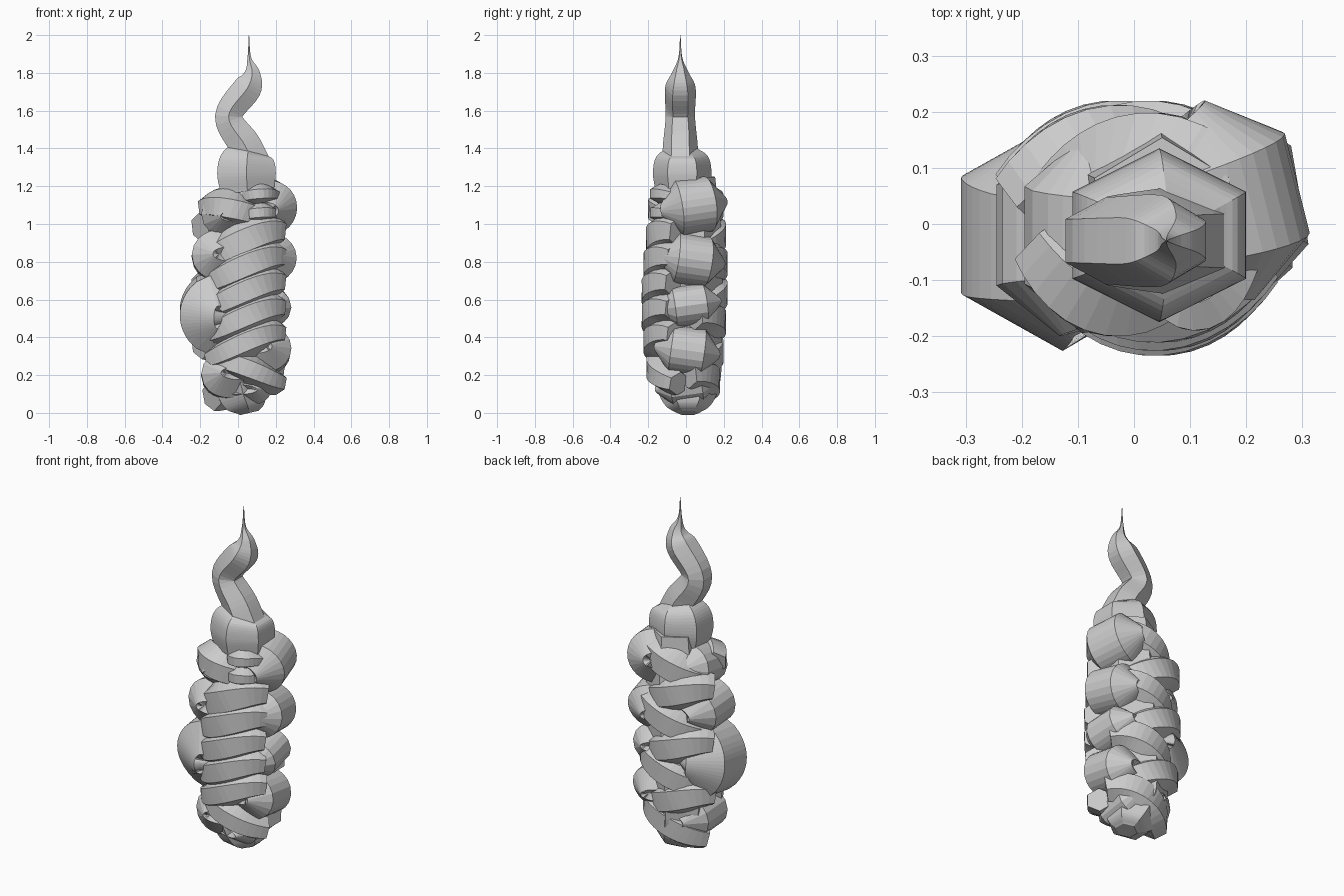
import bpy, bmesh, math
from mathutils import Vector, Matrix

if "Cube" in bpy.data.objects:
    bpy.data.objects.remove(bpy.data.objects["Cube"])

SIDES = 6


def spline(pts, steps=6):
    """Catmull-Rom through vectors."""
    pts = [pts[0] * 2 - pts[1]] + pts + [pts[-1] * 2 - pts[-2]]
    out = []
    for a, b, c, d in zip(pts, pts[1:], pts[2:], pts[3:]):
        for s in range(steps):
            t = s / steps
            out.append(b + ((c - a) * t + (2 * a - 5 * b + 4 * c - d) * t ** 2
                            + (3 * b - a - 3 * c + d) * t ** 3) / 2)
    return out + [pts[-2]]


def sweep(name, path, sizes, ref):
    """Hexagonal tube: sizes holds (half depth, half width along ref)."""
    bm = bmesh.new()
    rings = []
    for i, p in enumerate(path):
        t = (path[min(i + 1, len(path) - 1)] - path[max(i - 1, 0)]).normalized()
        u = (ref - t * ref.dot(t)).normalized()
        n = t.cross(u) / math.cos(math.pi / SIDES)
        r, w = sizes[i]
        angles = [k * math.tau / SIDES for k in range(SIDES)]
        rings.append([bm.verts.new(p + u * w * math.cos(a) + n * r * math.sin(a)) for a in angles])
    for a, b in zip(rings, rings[1:]):
        for k in range(SIDES):
            bm.faces.new((a[k], a[k - 1], b[k - 1], b[k]))
    bm.faces.new(rings[0])
    bm.faces.new(rings[-1])
    bmesh.ops.recalc_face_normals(bm, faces=bm.faces[:])
    me = bpy.data.meshes.new(name)
    bm.to_mesh(me)
    bm.free()
    bpy.context.collection.objects.link(bpy.data.objects.new(name, me))


def stalk(name, keys, y, widen):
    """Upright strand from (x, z, radius) keys."""
    pts = spline([Vector(k) for k in keys])
    sweep(name, [Vector((p.x, y, p.y)) for p in pts], [(p.z, p.z * widen) for p in pts],
          Vector((0, 1, 0)))


def lobe(name, azimuth, reach, z0, z1, roll, depth=0.18, shift=0.0):
    """Strand that bends out of the braid in one direction and tucks back in."""
    az = math.radians(azimuth)
    out = Vector((math.cos(az), math.sin(az), 0))
    rot = Matrix.Rotation(math.radians(roll), 3, out)
    up = rot @ Vector((0, 0, 1))
    side = rot @ Vector((-out.y, out.x, 0))
    h = (z1 - z0) / 2
    r = min(0.75 * h, depth * 0.9)
    width = 0.135 + 0.3 * h
    centre = out * (reach - depth) + Vector((-out.y, out.x, 0)) * shift
    centre.z = (z0 + z1) / 2
    path, sizes = [], []
    n = 18
    for i in range(n + 1):
        a = math.radians(95 - 190 * i / n)
        path.append(centre + out * (depth - r) * math.cos(a) + up * (h - r) * math.sin(a))
        k = 0.85 + 0.15 * math.cos(a)
        sizes.append((r * k, width * k))
    # tucked-in ends
    ends = [p - out * 0.09 for p in (path[0], path[-1])]
    tuck = [(r * 0.6, width * 0.6)]
    sweep(name, ends[:1] + path + ends[1:], tuck + sizes + tuck, side)


def crossing(name, face, reach, x, z, span, rise, height):
    """Strand lying across the front (face -1) or back (face 1) as a soft S."""
    path, sizes = [], []
    n = 14
    for i in range(n + 1):
        t = 2 * i / n - 1
        k = 1 - 0.3 * t * t
        depth = min(0.09, height)
        path.append(Vector((x + span * t, face * (reach - depth * k - 0.11 * t * t),
                            z + rise * math.sin(t * math.pi / 2) - 0.025 * t * t)))
        sizes.append((depth * k, height * k))
    sweep(name, path, sizes, Vector((0, 0, 1)))


# Upright strands: curled tip, top knot, core and rounded end
stalk("curled_tip", [(0.09, 1.30, 0.09), (0.035, 1.42, 0.085), (-0.05, 1.57, 0.072),
                     (0.05, 1.72, 0.075), (0.075, 1.8, 0.042), (0.06, 1.88, 0.01),
                     (0.058, 2.0, 0.001)], -0.03, 1.08)
stalk("top_knot", [(0.06, 1.41, 0.06), (0.05, 1.36, 0.135), (0.045, 1.27, 0.155),
                   (0.05, 1.17, 0.14)], -0.02, 1)
stalk("braid_core", [(0.05, 1.25, 0.12), (0.04, 0.9, 0.15), (0, 0.3, 0.15),
                     (0.02, 0.13, 0.135), (0.05, 0.04, 0.1), (0.06, 0, 0.05)], 0.01, 1.2)

# Side lobes: reach, bottom, top; rolled alternately
right = [(0.30, 0.93, 1.26), (0.30, 0.66, 0.96), (0.275, 0.45, 0.69),
         (0.28, 0.19, 0.47), (0.18, 0.04, 0.25)]
left = [(0.195, 0.93, 1.20), (0.245, 0.68, 0.98), (0.308, 0.29, 0.77), (0.195, 0.06, 0.34)]
for i, row in enumerate(right):
    lobe(f"right_lobe_{i + 1}", max(14 - 4 * i, 0), *row, roll=8 * (-1) ** i)
for i, row in enumerate(left):
    lobe(f"left_lobe_{i + 1}", 180, *row, roll=(-8, 4)[i % 2], depth=0.2, shift=0.02)

# Front strands: low left to high right, the lowest ones lean the other way
for i in range(6):
    z = 0.24 + 0.135 * i
    reach = 0.21 + 0.025 * math.sin(math.pi * i / 5)
    crossing(f"front_strand_{i + 1}", -1, reach, 0.04, z, 0.17,
             -0.06 if i < 1 else 0.07, 0.09 + 0.006 * i)

# Under the knot: one bulge on the left, two small bands on the right
crossing("upper_front_strand", -1, 0.2, -0.03, 1.08, 0.13, -0.03, 0.1)
for i in range(2):
    crossing(f"small_band_{i + 1}", -1, 0.19, 0.11, 1.06 + 0.1 * i, 0.085, 0.01, 0.05)

# Back strands zigzag
for i in range(7):
    z = 0.17 + 0.155 * i
    reach = 0.18 + 0.04 * math.sin(math.pi * i / 7)
    crossing(f"back_strand_{i + 1}", 1, reach, 0.03 * (-1) ** i, z, 0.17,
             0.06 * (-1) ** i, 0.11)
